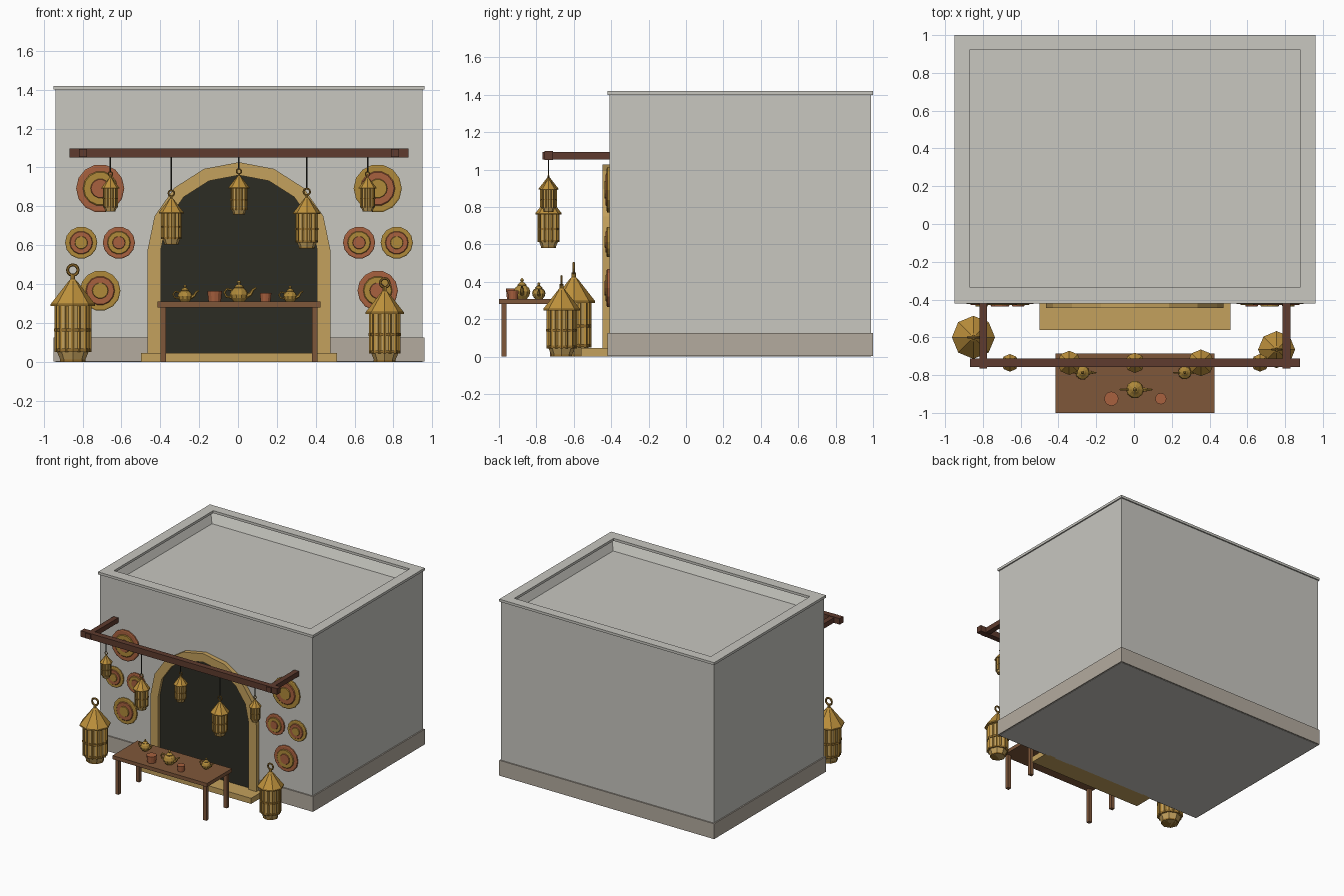
import bpy, bmesh, math
from mathutils import Vector, Matrix

if "Cube" in bpy.data.objects:
    bpy.data.objects.remove(bpy.data.objects["Cube"])


def srgb(r, g, b):
    f = lambda c: c / 12.92 if c <= 0.04045 else ((c + 0.055) / 1.055) ** 2.4
    return (f(r / 255), f(g / 255), f(b / 255), 1)


def material(name, *rgb):
    m = bpy.data.materials.new(name)
    m.diffuse_color = srgb(*rgb)
    m.use_nodes = True
    m.node_tree.nodes["Principled BSDF"].inputs["Base Color"].default_value = m.diffuse_color
    return m


PLASTER = material("plaster", 200, 199, 192)
PLINTH = material("plinth_stone", 180, 171, 159)
SAND = material("sandstone", 196, 161, 93)
DARK = material("dark_opening", 44, 44, 36)
BEAM = material("dark_wood", 94, 59, 46)
TABLE = material("table_wood", 127, 87, 58)
BRASS = material("brass", 190, 145, 60)
OLD = material("aged_brass", 150, 112, 46)
RUST = material("terracotta", 168, 97, 62)
GOLD = material("ochre", 176, 138, 58)

CX = 0.005  # centre line of the shop


def finish(name, bm, mat):
    bmesh.ops.recalc_face_normals(bm, faces=bm.faces)
    me = bpy.data.meshes.new(name)
    bm.to_mesh(me)
    bm.free()
    me.materials.append(mat)
    ob = bpy.data.objects.new(name, me)
    bpy.context.collection.objects.link(ob)
    return ob


def box(name, x0, x1, y0, y1, z0, z1, mat):
    bm = bmesh.new()
    bmesh.ops.create_cube(bm, size=1)
    for v in bm.verts:
        v.co = ((x0 + x1) / 2 + v.co.x * (x1 - x0), (y0 + y1) / 2 + v.co.y * (y1 - y0),
                (z0 + z1) / 2 + v.co.z * (z1 - z0))
    return finish(name, bm, mat)


def lathe(bm, profile, n, m=Matrix()):
    """Closed solid of revolution about z from (radius, height) pairs."""
    rings = [[bm.verts.new(m @ Vector((r * math.cos(2 * math.pi * i / n),
                                       r * math.sin(2 * math.pi * i / n), z)))
              for i in range(n)] for r, z in profile]
    for a, b in zip(rings, rings[1:]):
        for i in range(n):
            j = (i + 1) % n
            bm.faces.new((a[i], a[j], b[j], b[i]))
    bm.faces.new(rings[0])
    bm.faces.new(rings[-1])


def tube(bm, pts, radii, n, m):
    """Solid swept along points that lie in the xz plane."""
    rings = []
    for k, p in enumerate(pts):
        a, b = pts[max(k - 1, 0)], pts[min(k + 1, len(pts) - 1)]
        t = Vector((b[0] - a[0], 0, b[1] - a[1])).normalized()
        side = t.cross(Vector((0, 1, 0)))
        rings.append([bm.verts.new(m @ (Vector((p[0], 0, p[1])) + radii[k] * (
            side * math.cos(2 * math.pi * i / n) + Vector((0, 1, 0)) * math.sin(2 * math.pi * i / n))))
            for i in range(n)])
    for a, b in zip(rings, rings[1:]):
        for i in range(n):
            j = (i + 1) % n
            bm.faces.new((a[i], a[j], b[j], b[i]))
    bm.faces.new(rings[0])
    bm.faces.new(rings[-1])


def placed(x, y, z, s=1):
    return Matrix.Translation((x, y, z)) @ Matrix.Scale(s, 4)


# Building with a sunken roof, plinth and cornice rim
def tray(name, hx, y0, y1, z0, z1, inner, mat):
    ob = box(name, CX - hx, CX + hx, y0, y1, z0, z1, mat)
    bm = bmesh.new()
    bm.from_mesh(ob.data)
    top = max(bm.faces, key=lambda f: f.calc_center_median().z)
    bmesh.ops.inset_region(bm, faces=[top], thickness=inner)
    for v in top.verts:
        v.co.z = 1.305
    bm.to_mesh(ob.data)
    bm.free()


tray("building_walls", 0.945, -0.41, 0.99, 0, 1.405, 0.074, PLASTER)
box("plinth", CX - 0.955, CX + 0.955, -0.42, 1.0, 0.002, 0.125, PLINTH)
for name, x0, x1, y0, y1 in (("front", -0.955, 0.955, -0.42, -0.335), ("back", -0.955, 0.955, 0.925, 1),
                             ("left", -0.955, -0.873, -0.335, 0.925), ("right", 0.873, 0.955, -0.335, 0.925)):
    box("cornice_" + name, CX + x0, CX + x1, y0, y1, 1.4, 1.42, PLASTER)


# Arched doorway: dark panel, surround and step
def arch_points(r, h, z0, spring=0.577, n=8):
    pts = [(CX + r, z0)]
    for i in range(n + 1):
        a = math.pi * i / n
        pts.append((CX + r * math.cos(a), spring + h * math.sin(a)))
    return pts + [(CX - r, z0)]


def extrude_back(bm, y_back):
    geo = bmesh.ops.extrude_face_region(bm, geom=bm.faces[:])["geom"]
    for v in geo:
        if isinstance(v, bmesh.types.BMVert):
            v.co.y = y_back


bm = bmesh.new()
bm.faces.new([bm.verts.new((x, -0.424, z)) for x, z in arch_points(0.43, 0.41, 0.02)])
extrude_back(bm, -0.40)
finish("door_opening", bm, DARK)

bm = bmesh.new()
outer = [bm.verts.new((x, -0.446, z)) for x, z in arch_points(0.47, 0.45, 0.0)]
inner = [bm.verts.new((x, -0.446, z)) for x, z in arch_points(0.402, 0.383, 0.0)]
for i in range(len(outer) - 1):
    bm.faces.new((outer[i], outer[i + 1], inner[i + 1], inner[i]))
extrude_back(bm, -0.40)
finish("door_arch", bm, SAND)
box("door_step", CX - 0.505, CX + 0.505, -0.562, -0.405, 0, 0.045, SAND)

# Hanging beam on two wall arms
box("hanging_beam", CX - 0.873, CX + 0.873, -0.757, -0.712, 1.05, 1.098, BEAM)
for s, side in ((-1, "left"), (1, "right")):
    x = CX + s * 0.803
    box("beam_arm_" + side, x - 0.021, x + 0.021, -0.766, -0.405, 1.054, 1.094, BEAM)

# Table
box("table_top", CX - 0.42, CX + 0.42, -1, -0.685, 0.28, 0.309, TABLE)
for s in (-1, 1):
    for y in (-0.973, -0.712):
        x = CX + s * 0.39
        box("table_leg", x - 0.015, x + 0.015, y - 0.014, y + 0.014, 0, 0.285, TABLE)


# Lanterns
def lantern(name, x, y, z, s):
    m = placed(x, y, z, s)
    bm = bmesh.new()
    lathe(bm, [(0.06, 0), (0.085, 0.06), (0.085, 0.295)], 8, m)
    finish(name + "_body", bm, SAND)
    bm = bmesh.new()
    lathe(bm, [(0.114, 0.287), (0.114, 0.297), (0.022, 0.415), (0.012, 0.425), (0.012, 0.45)], 8, m)
    for i in range(16):  # cage bars
        a = math.pi * i / 8
        r = 0.086 if i % 2 == 0 else 0.082
        bar = m @ Matrix.Rotation(a, 4, 'Z') @ Matrix.Translation((r, 0, 0))
        lathe(bm, [(0.009, 0.05), (0.009, 0.29)], 4, bar)
    finish(name + "_roof_and_bars", bm, BRASS)
    bm = bmesh.new()
    for z0, z1, r in ((0.155, 0.172, 0.096), (0.052, 0.068, 0.094), (0, 0.012, 0.066)):
        lathe(bm, [(r, z0), (r, z1)], 8, m)
    n, k = 12, 6  # carrying ring
    g = [[bm.verts.new(m @ Vector(((0.027 + 0.008 * math.cos(2 * math.pi * j / k)) * math.cos(2 * math.pi * i / n),
                                   0.008 * math.sin(2 * math.pi * j / k),
                                   0.472 + (0.027 + 0.008 * math.cos(2 * math.pi * j / k)) * math.sin(2 * math.pi * i / n))))
          for j in range(k)] for i in range(n)]
    for i in range(n):
        for j in range(k):
            a, b = g[i], g[(i + 1) % n]
            bm.faces.new((a[j], b[j], b[(j + 1) % k], a[(j + 1) % k]))
    finish(name + "_bands_and_ring", bm, OLD)


lantern("floor_lantern_left", -0.85, -0.6, 0, 1)
lantern("floor_lantern_right", 0.755, -0.665, 0, 0.86)
for i, (x, z, s) in enumerate(((-0.657, 0.773, 0.41), (-0.343, 0.603, 0.56), (0.005, 0.758, 0.47),
                               (0.354, 0.582, 0.62), (0.667, 0.773, 0.41))):
    lantern(f"hanging_lantern_{i + 1}", x, -0.735, z, s)
    bm = bmesh.new()
    lathe(bm, [(0.004, z + 0.495 * s), (0.004, 1.06)], 6, placed(x, -0.735, 0))
    finish(f"lantern_cord_{i + 1}", bm, DARK)

# Wall plates: three stepped discs in alternating colours
for x, z, r, rust_outside in ((-0.714, 0.892, 0.124, 1), (0.714, 0.892, 0.124, 0), (-0.812, 0.613, 0.083, 0),
                              (-0.618, 0.613, 0.083, 1), (0.618, 0.613, 0.083, 1), (0.812, 0.613, 0.083, 0),
                              (-0.714, 0.366, 0.104, 0), (0.714, 0.366, 0.104, 1)):
    for k, (f, depth) in enumerate(((1, 0.016), (0.72, 0.022), (0.4, 0.028))):
        m = Matrix.Translation((CX + x, -0.408, z)) @ Matrix.Rotation(math.pi / 2, 4, 'X')
        bm = bmesh.new()
        lathe(bm, [(r * f, 0), (r * f, depth * 0.8), (r * f * 0.94, depth)], 14, m)
        finish(f"wall_plate_layer_{k + 1}", bm, RUST if (k + rust_outside) % 2 else GOLD)

# Teapots with spout and handle
for name, x, y, s in (("left", -0.273, -0.787, 0.8), ("middle", 0.005, -0.877, 1), ("right", 0.268, -0.787, 0.75)):
    m = placed(x, y, 0.309, s)
    bm = bmesh.new()
    lathe(bm, [(0.028, 0), (0.042, 0.018), (0.047, 0.038), (0.04, 0.058), (0.024, 0.07), (0.026, 0.075),
               (0.014, 0.087), (0.006, 0.09), (0.011, 0.1), (0.004, 0.11)], 10, m)
    tube(bm, [(0.035, 0.028), (0.06, 0.04), (0.072, 0.062), (0.09, 0.072)], [0.014, 0.01, 0.007, 0.005], 6, m)
    tube(bm, [(-0.035, 0.06), (-0.062, 0.066), (-0.076, 0.048), (-0.064, 0.026), (-0.038, 0.022)],
         [0.006] * 5, 6, m)
    finish("teapot_" + name, bm, GOLD)

# Cups
for name, x, y, r, h in (("left", -0.12, -0.925, 0.038, 0.056), ("right", 0.142, -0.925, 0.03, 0.045)):
    bm = bmesh.new()
    lathe(bm, [(r * 0.85, 0), (r, h)], 12, placed(x, y, 0.309))
    finish("cup_" + name, bm, RUST)
